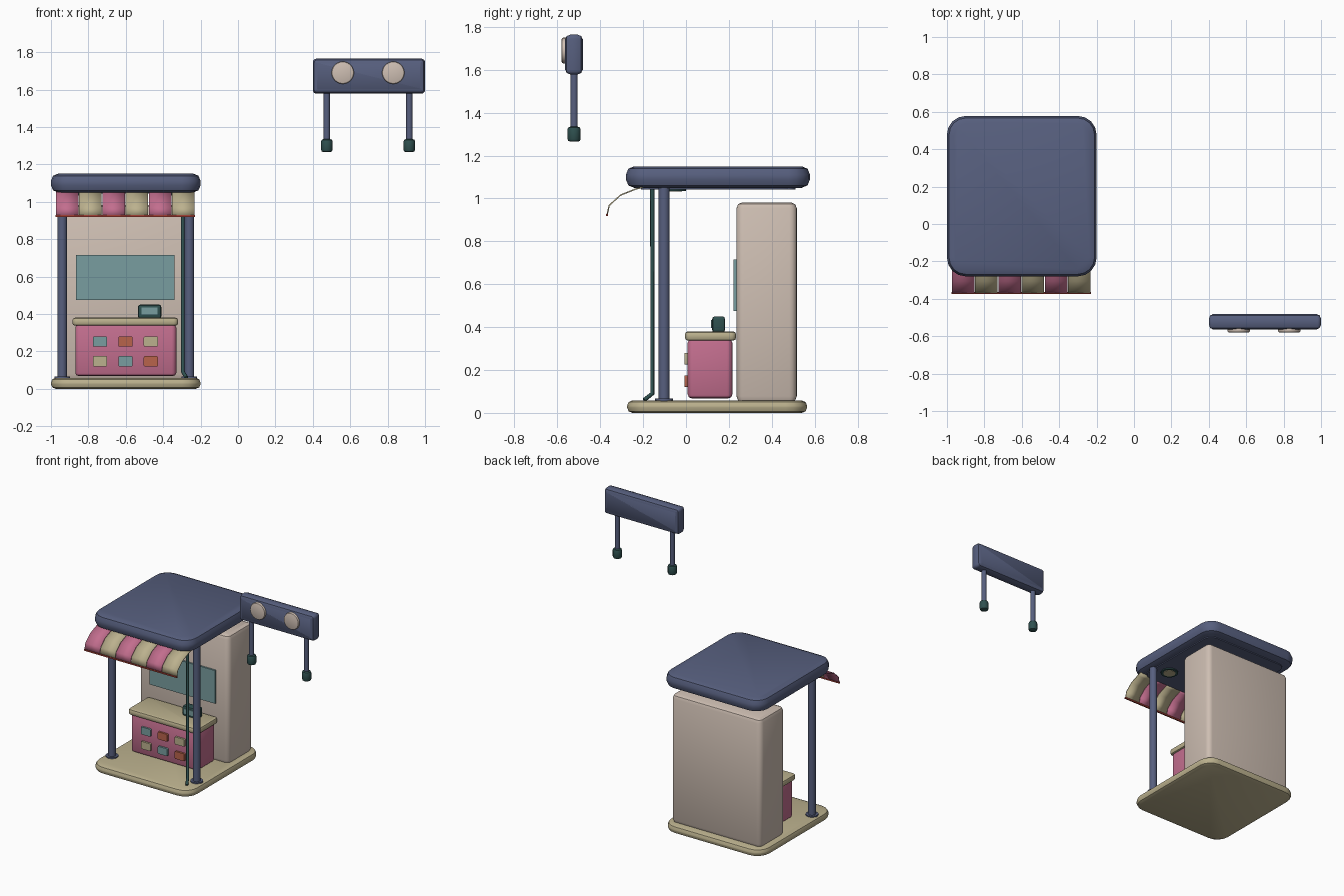
import bpy
import bmesh
import math
from mathutils import Vector, Matrix

if "Cube" in bpy.data.objects:
    bpy.data.objects.remove(bpy.data.objects["Cube"], do_unlink=True)


def make_material(name, rgb):
    mat = bpy.data.materials.new(name)
    mat.use_nodes = True
    mat.diffuse_color = (*rgb, 1)
    mat.node_tree.nodes["Principled BSDF"].inputs["Base Color"].default_value = (*rgb, 1)
    return mat


NAVY = make_material("navy", (0.095, 0.115, 0.21))
TAN = make_material("tan", (0.50, 0.44, 0.27))
CREAM = make_material("cream", (0.62, 0.52, 0.45))
PINK = make_material("pink", (0.54, 0.155, 0.27))
TEAL = make_material("teal", (0.19, 0.34, 0.35))
GREEN = make_material("dark green", (0.028, 0.08, 0.078))
ORANGE = make_material("orange", (0.48, 0.125, 0.07))
RED = make_material("red trim", (0.38, 0.05, 0.035))


def finish(name, bm, *mats):
    bmesh.ops.recalc_face_normals(bm, faces=bm.faces)
    mesh = bpy.data.meshes.new(name)
    bm.to_mesh(mesh)
    bm.free()
    for mat in mats:
        mesh.materials.append(mat)
    obj = bpy.data.objects.new(name, mesh)
    bpy.context.collection.objects.link(obj)
    bpy.ops.object.select_all(action="DESELECT")
    obj.select_set(True)
    bpy.context.view_layer.objects.active = obj
    bpy.ops.object.shade_smooth_by_angle(angle=math.radians(40))
    return obj


def slab(name, mat, x, y, z, corner=0.0, rim=0.0, axis=2):
    """Box from ranges; 'corner' rounds edges along the axis, 'rim' the rest."""
    lo, hi = (Vector(v) for v in zip(x, y, z))
    bm = bmesh.new()
    bmesh.ops.create_cube(bm, size=1)
    size = hi - lo
    bmesh.ops.transform(bm, verts=bm.verts,
                        matrix=Matrix.Translation((lo + hi) / 2) @ Matrix.Diagonal((*size, 1)))
    if corner:
        edges = [e for e in bm.edges
                 if abs((e.verts[0].co - e.verts[1].co)[axis]) > size[axis] * 0.9]
        bmesh.ops.bevel(bm, geom=edges, offset=corner, segments=4, profile=0.5, affect="EDGES")
    if rim:
        edges = [e for e in bm.edges
                 if all(abs(v.co[axis] - e.verts[0].co[axis]) < 1e-5 for v in e.verts)]
        bmesh.ops.bevel(bm, geom=edges, offset=rim, segments=2, profile=0.5, affect="EDGES")
    return finish(name, bm, mat)


def rod(name, mat, start, end, radius, sides=16, rim=0.0):
    start, end = Vector(start), Vector(end)
    bm = bmesh.new()
    bmesh.ops.create_cone(bm, cap_ends=True, segments=sides, radius1=radius, radius2=radius,
                          depth=(end - start).length)
    if rim:
        edges = [e for e in bm.edges if abs(e.verts[0].co.z - e.verts[1].co.z) < 1e-5]
        bmesh.ops.bevel(bm, geom=edges, offset=rim, segments=2, profile=0.5, affect="EDGES")
    turn = (end - start).to_track_quat("Z", "Y").to_matrix().to_4x4()
    bmesh.ops.transform(bm, verts=bm.verts, matrix=Matrix.Translation((start + end) / 2) @ turn)
    return finish(name, bm, mat)


# Floor, roof and back cabinet
MID = -0.6
slab("floor", TAN, (-1, -0.2), (-0.275, 0.565), (0, 0.058), 0.1, 0.025)
slab("roof", NAVY, (-1, -0.2), (-0.28, 0.578), (1.05, 1.15), 0.1, 0.038)
slab("roof_underside", NAVY, (-0.94, -0.26), (-0.21, 0.51), (1.043, 1.055), 0.06)
slab("back_cabinet", CREAM, (-0.96, -0.24), (0.235, 0.517), (0.05, 0.982), 0.035, 0.028)
slab("menu_panel", TEAL, (-0.865, -0.34), (0.222, 0.24), (0.475, 0.715))

# Front posts with flanges and ceiling lamps
for side, label in ((-1, "right"), (1, "left")):
    px = MID + side * 0.34
    rod(f"{label}_post", NAVY, (px, -0.102, 0.03), (px, -0.102, 1.06), 0.026)
    rod(f"{label}_post_flange", NAVY, (px, -0.102, 0.05), (px, -0.102, 0.066), 0.042)
    lx = MID + side * 0.23
    rod(f"{label}_lamp_ring", GREEN, (lx, -0.06, 1.036), (lx, -0.06, 1.05), 0.06, 20)
    rod(f"{label}_lamp", TAN, (lx, -0.06, 1.033), (lx, -0.06, 1.045), 0.042, 20)

# Drain pipe beside the left post
pipe_points = [(-0.295, -0.157, 1.055), (-0.295, -0.157, 0.09), (-0.275, -0.195, 0.06)]
curve = bpy.data.curves.new("drain_pipe", "CURVE")
curve.dimensions = "3D"
curve.bevel_depth = 0.01
curve.bevel_resolution = 2
curve.use_fill_caps = True
spline = curve.splines.new("POLY")
spline.points.add(len(pipe_points) - 1)
for point, co in zip(spline.points, pipe_points):
    point.co = (*co, 1)
curve.materials.append(GREEN)
bpy.context.collection.objects.link(bpy.data.objects.new("drain_pipe", curve))

# Striped awning swept along a drooping profile
profile = [(-0.2, 1.053), (-0.235, 1.044), (-0.305, 1.016), (-0.358, 0.968), (-0.368, 0.924)]
left, stripes = -0.975, 6
width = 0.745 / stripes
bm = bmesh.new()
for i in range(stripes):
    x0, x1 = left + i * width + 0.002, left + (i + 1) * width - 0.002
    rows = [[bm.verts.new((x, y, z)) for x in (x0, x1)] for y, z in profile]
    for a, b in zip(rows, rows[1:]):
        bm.faces.new((a[0], a[1], b[1], b[0])).material_index = i % 2
awning = finish("awning", bm, PINK, TAN)
solid = awning.modifiers.new("thickness", "SOLIDIFY")
solid.thickness = 0.006
solid.offset = 0
slab("awning_trim", RED, (left, left + 0.745), (-0.374, -0.364), (0.918, 0.928))

# Counter with worktop and front tiles
slab("counter", PINK, (-0.87, -0.33), (0.008, 0.216), (0.068, 0.345), 0.025, 0.018)
slab("worktop", TAN, (-0.885, -0.32), (-0.005, 0.234), (0.337, 0.38), 0.025, 0.014)
tile_rows = ((0.252, (TEAL, ORANGE, TAN)), (0.147, (TAN, TEAL, ORANGE)))
for r, (z, colours) in enumerate(tile_rows):
    for c, mat in enumerate(colours):
        x = -0.738 + c * 0.136
        slab(f"counter_tile_{r}_{c}", mat, (x - 0.038, x + 0.038), (-0.006, 0.015),
             (z - 0.027, z + 0.027), 0.006, axis=1)

# Till on the worktop
slab("till", GREEN, (-0.535, -0.41), (0.122, 0.182), (0.375, 0.45), 0.014, 0.012, axis=1)
slab("till_screen", TEAL, (-0.515, -0.43), (0.116, 0.124), (0.397, 0.434))

# Hanging sign board with discs, legs and feet
slab("sign_board", NAVY, (0.4, 1.0), (-0.564, -0.481), (1.578, 1.765), 0.02, 0.026, axis=1)
for x, label in ((0.56, "right"), (0.83, "left")):
    rod(f"{label}_sign_disc", CREAM, (x, -0.55, 1.69), (x, -0.58, 1.69), 0.06, 24, 0.008)
for x, label in ((0.475, "right"), (0.916, "left")):
    rod(f"{label}_sign_leg", NAVY, (x, -0.522, 1.3), (x, -0.522, 1.6), 0.017)
    rod(f"{label}_sign_foot", GREEN, (x, -0.522, 1.265), (x, -0.522, 1.335), 0.031, 12, 0.013)
